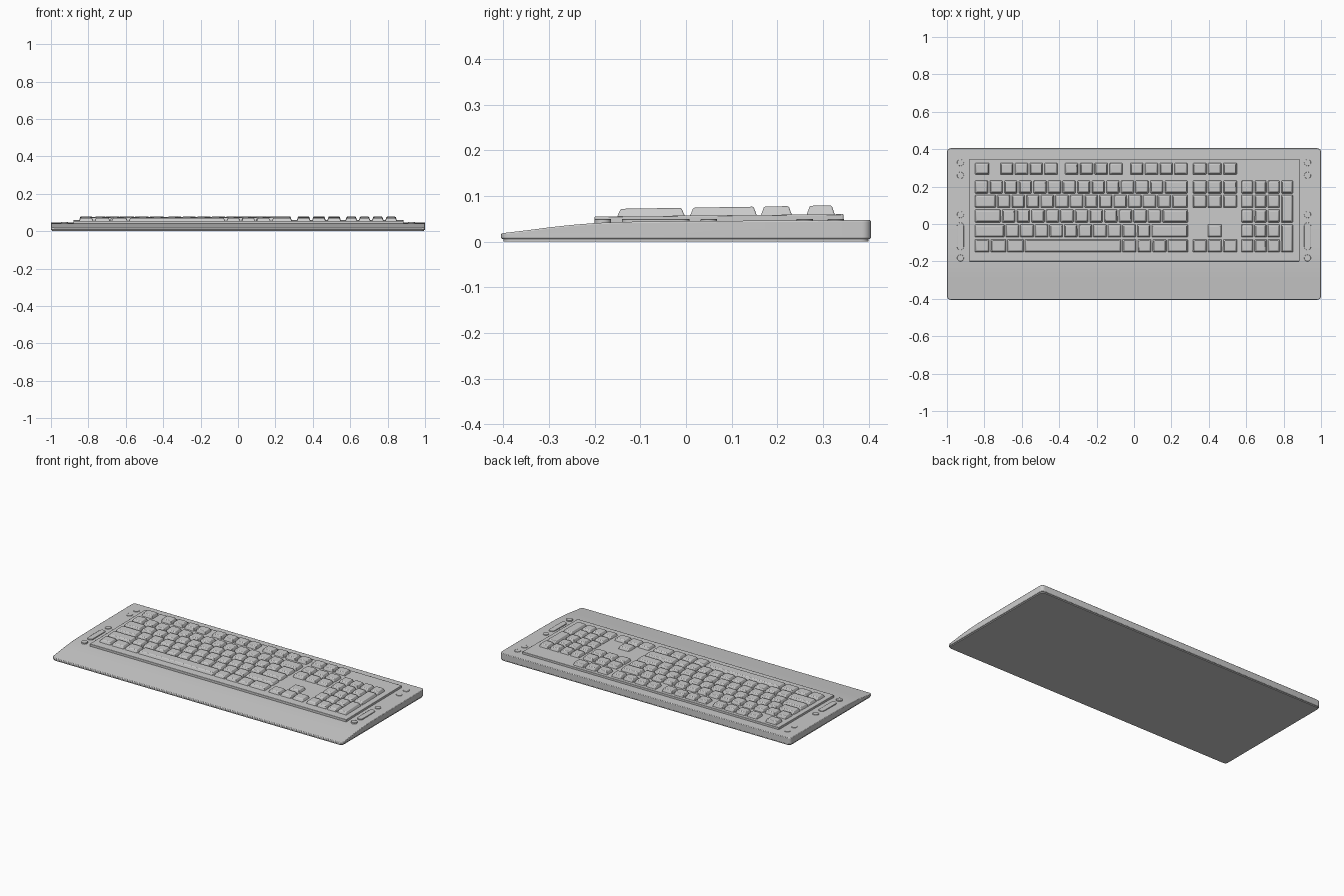
import bpy, bmesh, math

if "Cube" in bpy.data.objects:
    bpy.data.objects.remove(bpy.data.objects["Cube"])


def finish(bm, name, bevel=0.0, segments=2):
    bmesh.ops.recalc_face_normals(bm, faces=bm.faces)
    me = bpy.data.meshes.new(name)
    bm.to_mesh(me)
    bm.free()
    ob = bpy.data.objects.new(name, me)
    bpy.context.collection.objects.link(ob)
    if bevel:
        mod = ob.modifiers.new("bevel", "BEVEL")
        mod.width, mod.segments = bevel, segments
        mod.limit_method, mod.angle_limit = "ANGLE", math.radians(35)
    bpy.ops.object.select_all(action="DESELECT")
    ob.select_set(True)
    bpy.context.view_layer.objects.active = ob
    bpy.ops.object.shade_smooth_by_angle(angle=math.radians(35))
    return ob


def slab(name, x0, x1, profile, corner, bevel):
    """Extrude a (y, z) side profile along x and round its four upright corners."""
    bm = bmesh.new()
    face = bm.faces.new([bm.verts.new((x0, y, z)) for y, z in profile])
    out = bmesh.ops.extrude_face_region(bm, geom=[face])
    for v in out["geom"]:
        if isinstance(v, bmesh.types.BMVert):
            v.co.x = x1
    if corner:
        upright = [e for e in bm.edges
                   if abs(e.verts[0].co.x - e.verts[1].co.x) < 1e-6
                   and abs(e.verts[0].co.y - e.verts[1].co.y) < 1e-6]
        bmesh.ops.bevel(bm, geom=upright, offset=corner, segments=5,
                        profile=0.5, affect="EDGES")
    return finish(bm, name, bevel)


# Case: sloping palm rest at the front, nearly level deck behind
slab("case", -1, 1, [(-0.405, 0.006), (0.405, 0.006), (0.405, 0.047), (0.0, 0.045),
                     (-0.15, 0.043), (-0.2, 0.0405), (-0.25, 0.0365), (-0.3, 0.031),
                     (-0.35, 0.0245), (-0.405, 0.018)], 0.02, 0.003)
slab("base_plate", -0.995, 0.995,
     [(-0.4, 0), (0.4, 0), (0.4, 0.01), (-0.4, 0.01)], 0.018, 0.0)
slab("key_deck", -0.88, 0.885,
     [(-0.2, 0.035), (0.345, 0.035), (0.345, 0.060), (-0.2, 0.055)], 0.004, 0.002)


# Keys: tapered caps
def add_key(bm, x0, x1, y0, y1):
    g, t = 0.0025, 0.009
    x0, x1 = x0 + g, x1 - g
    low = [bm.verts.new((x, y, 0.052)) for x, y in
           ((x0, y0), (x1, y0), (x1, y1), (x0, y1))]
    top = [bm.verts.new((x, y, 0.074 + 0.016 * y)) for x, y in
           ((x0 + t, y0 + t), (x1 - t, y0 + t), (x1 - t, y1 - t), (x0 + t, y1 - t))]
    bm.faces.new(low[::-1])
    bm.faces.new(top)
    for i in range(4):
        j = (i + 1) % 4
        bm.faces.new((low[i], low[j], top[j], top[i]))


def row_of(start, count, pitch):
    return [(start + i * pitch, start + (i + 1) * pitch) for i in range(count)]


# Row depth ranges, back to front
ROWS = [(0.262, 0.328), (0.162, 0.234), (0.086, 0.157),
        (0.007, 0.079), (-0.072, -0.001), (-0.152, -0.080)]
U = 0.078
L, R = -0.854, 0.292


def key_block(name, layout):
    bm = bmesh.new()
    for front, back, spans in layout:
        for a, b in spans:
            add_key(bm, a, b, ROWS[front][0], ROWS[back][1])
    finish(bm, name, 0.003)


function_row = [(L, L + 0.085)]
for s in (-0.72, -0.373, -0.025):
    function_row += row_of(s, 4, 0.079)
key_block("function_keys", [(0, 0, function_row)])


def letter_row(first, count):
    a = L + first
    return [(L, a)] + row_of(a, count, U) + [(a + count * U, R)]


key_block("letter_keys", [
    (1, 1, letter_row(U, 12)),
    (2, 2, letter_row(0.118, 12)),
    (3, 3, letter_row(0.145, 11)),
    (4, 4, letter_row(0.165, 10)),
    (5, 5, [(L, -0.77), (-0.77, -0.68), (-0.68, -0.587), (-0.587, -0.065),
            (-0.065, 0.016), (0.016, 0.096), (0.096, 0.177), (0.177, R)])])

nav = row_of(0.31, 3, 0.0815)
key_block("navigation_keys", [(0, 0, nav), (1, 1, nav), (2, 2, nav),
                              (4, 4, nav[1:2]), (5, 5, nav)])

pad = row_of(0.57, 4, 0.071)
key_block("number_pad_keys", [(1, 1, pad)] + [(r, r, pad[:3]) for r in (2, 3, 4, 5)]
          + [(3, 2, pad[3:]), (5, 4, pad[3:])])


# Side controls: round buttons and a long slider on both edges
def pill(bm, x, y0, y1, r, z0, z1, n=10):
    pts = [(x + r * math.cos(math.pi * i / n), y1 + r * math.sin(math.pi * i / n))
           for i in range(n + (y1 > y0))]
    pts += [(x - r * math.cos(math.pi * i / n), y0 - r * math.sin(math.pi * i / n))
            for i in range(n + (y1 > y0))]
    low = [bm.verts.new((px, py, z0)) for px, py in pts]
    top = [bm.verts.new((px, py, z1)) for px, py in pts]
    bm.faces.new(low[::-1])
    bm.faces.new(top)
    for i in range(len(pts)):
        j = (i + 1) % len(pts)
        bm.faces.new((low[i], low[j], top[j], top[i]))


for side, sx in (("left", -1), ("right", 1)):
    bm = bmesh.new()
    for y in (0.328, 0.26, 0.05, -0.182):
        pill(bm, 0.928 * sx, y, y, 0.018, 0.036, 0.0495)
    finish(bm, side + "_buttons", 0.0015)
    bm = bmesh.new()
    pill(bm, 0.928 * sx, -0.122, -0.01, 0.018, 0.036, 0.0495)
    finish(bm, side + "_slider", 0.0015)
